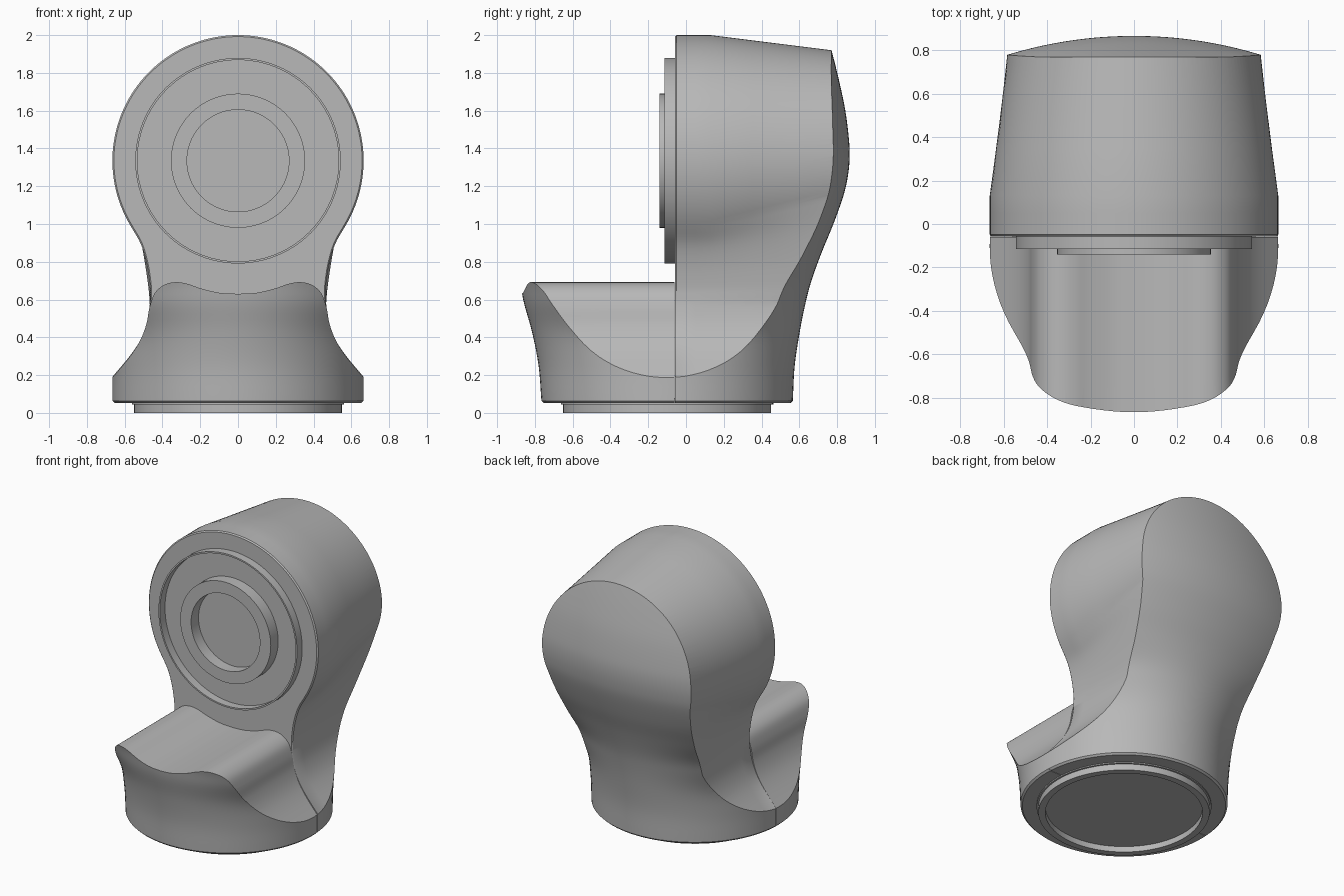
import bpy
import bmesh
from math import sin, cos, pi, radians
from mathutils import Vector, Matrix

cube = bpy.data.objects.get("Cube")
if cube:
    bpy.data.objects.remove(cube, do_unlink=True)

HEAD_Z, HEAD_R, BACK_R, BASE_Y = 1.335, 0.665, 0.585, -0.1

grey = bpy.data.materials.new("plain grey")
grey.use_nodes = True
grey.diffuse_color = (0.48, 0.48, 0.48, 1)
grey.node_tree.nodes["Principled BSDF"].inputs["Base Color"].default_value = grey.diffuse_color


def spline(points, steps):
    """Smooth curve through points of any dimension."""
    p = [Vector(q) for q in points]
    p = [2 * p[0] - p[1]] + p + [2 * p[-1] - p[-2]]
    out = []
    for a, b, c, d in zip(p, p[1:], p[2:], p[3:]):
        for i in range(steps):
            t = i / steps
            out.append(b + (c - a) * (t / 2)
                       + (2 * a - 5 * b + 4 * c - d) * (t * t / 2)
                       + (3 * b - a - 3 * c + d) * (t ** 3 / 2))
    return out + [p[-2]]


def loft(name, rings, closed=False):
    """Skin a list of equal rings; cap both ends unless the rings form a loop."""
    bm = bmesh.new()
    rows = [[bm.verts.new(co) for co in ring] for ring in rings]
    n = len(rows[0])
    for a, b in zip(rows, rows[1:] + rows[:1] if closed else rows[1:]):
        for i in range(n):
            j = (i + 1) % n
            bm.faces.new((a[i], a[j], b[j], b[i]))
    if not closed:
        bm.faces.new(rows[0])
        bm.faces.new(rows[-1])
    bmesh.ops.recalc_face_normals(bm, faces=bm.faces)
    mesh = bpy.data.meshes.new(name)
    bm.to_mesh(mesh)
    bm.free()
    mesh.materials.append(grey)
    obj = bpy.data.objects.new(name, mesh)
    bpy.context.collection.objects.link(obj)
    return obj


def activate(obj):
    bpy.ops.object.select_all(action='DESELECT')
    obj.select_set(True)
    bpy.context.view_layer.objects.active = obj


def smooth(obj):
    activate(obj)
    bpy.ops.object.shade_smooth_by_angle(angle=radians(32))


def mirrored(half):
    """Close a right-hand outline that starts on the centre line."""
    return half + [Vector((-p.x, p.y)) for p in reversed(half[1:])]


# Outer skin: round foot that flattens into broad front and back faces
# columns: height, back y, front y, curve radius
levels = spline([(0.064, 0.565, -0.765, 0.665), (0.25, 0.575, -0.78, 0.666),
                 (0.43, 0.602, -0.815, 0.68), (0.58, 0.632, -0.857, 0.81),
                 (0.7, 0.664, -0.88, 0.97), (0.85, 0.718, -0.92, 1.4),
                 (1.0, 0.78, -0.95, 1.75), (1.15, 0.833, -0.95, 1.95),
                 (1.25, 0.856, -0.95, 2.0), (1.35, 0.866, -0.95, 2.0),
                 (1.45, 0.862, -0.95, 2.0), (1.6, 0.843, -0.95, 2.0),
                 (1.75, 0.812, -0.95, 2.0), (1.92, 0.77, -0.95, 2.0),
                 (2.1, 0.72, -0.95, 2.0)], 5)
levels = [Vector((0.052, 0.553, -0.753, 0.653))] + levels


def skin_ring(level, n=48):
    z, back, front, r = level
    w = min(r, 0.72)
    ring = []
    for side, y0 in ((1, back), (-1, front)):
        for i in range(n + 1):
            x = side * w * sin(-pi / 2 + pi * i / n)
            drop = r - max(r * r - x * x, 0) ** 0.5
            ring.append((x, y0 - side * (drop - 0.0005), z))
    return ring


def make_skin():
    return loft("skin_cutter", [skin_ring(v) for v in levels])


def trim(obj, cutter):
    cutter.hide_render = True
    mod = obj.modifiers.new("trim", 'BOOLEAN')
    mod.operation, mod.solver, mod.object = 'INTERSECT', 'EXACT', cutter
    activate(obj)
    bpy.ops.object.modifier_apply(modifier=mod.name)
    bpy.data.objects.remove(cutter, do_unlink=True)
    smooth(obj)


# Flared waist shared by both halves
flare = [(0.468, 0.56), (0.485, 0.47), (0.52, 0.38), (0.575, 0.295),
         (0.665, 0.187), (0.74, 0.1), (0.8, 0.0)]


# Rear body: round head, narrow neck, flared foot, tapering to the back
def outline(radius, sweep, neck):
    arc = [Vector((radius * sin(a), HEAD_Z + radius * cos(a)))
           for a in (radians(sweep) * i / 48 for i in range(49))]
    return mirrored(arc[:-1] + spline([tuple(arc[-1])] + neck + flare, 5))


front_outline = outline(HEAD_R, 121,
                        [(0.515, 0.895), (0.483, 0.79), (0.466, 0.68), (0.464, 0.62)])
back_outline = outline(BACK_R, 108,
                       [(0.527, 0.99), (0.502, 0.83), (0.486, 0.71), (0.475, 0.63)])


def body_ring(y, inset=0.0):
    """Blend the two outlines by depth; inset shrinks the ring for a soft rim."""
    t = max((y - 0.13) / 0.64, 0)
    ring = []
    for a, b in zip(front_outline, back_outline):
        x, z = a.lerp(b, t)
        ring.append((x * (1 - inset), y, HEAD_Z + (z - HEAD_Z) * (1 - inset)))
    return ring


body = loft("rear_body", [body_ring(-0.057, 0.012)] +
            [body_ring(y) for y in (-0.049, 0.05, 0.13, 0.35, 0.57, 0.78, 1.0)])
trim(body, make_skin())

# Front foot: saddle-shaped top running into the same flare
saddle = mirrored(spline([(0, 0.63), (0.1, 0.636), (0.2, 0.66), (0.27, 0.684),
                          (0.33, 0.692), (0.39, 0.678), (0.44, 0.635)] + flare, 5))
foot = loft("front_foot", [[(x, y, z) for x, z in saddle]
                           for y in (-0.061, -0.4, -0.7, -1.0)])
trim(foot, make_skin())


def turned(name, profile, matrix, closed=False, n=96):
    """Lathe (radius, height) pairs about z, then place the result."""
    rings = [[(r * cos(2 * pi * i / n), r * sin(2 * pi * i / n), h)
              for i in range(n)] for r, h in profile]
    obj = loft(name, rings, closed)
    obj.data.transform(matrix)
    smooth(obj)


def tube(name, outer, inner, top, matrix):
    turned(name, [(outer, 0.04), (outer, top), (inner, top), (inner, 0.04)],
           matrix, closed=True)


# Thin round rim and raised inner ring standing on the face
to_front = Matrix.Translation((0, 0, HEAD_Z)) @ Matrix.Rotation(pi / 2, 4, 'X')
tube("face_rim", 0.544, 0.533, 0.115, to_front)
tube("face_ring", 0.355, 0.27, 0.14, to_front)

# Stepped base flange, hollow underneath
to_base = Matrix.Translation((0, BASE_Y, 0))
turned("base_flange", [(0.562, 0.08), (0.562, 0.044), (0.55, 0.044), (0.55, 0),
                       (0.505, 0), (0.505, 0.04)], to_base)
